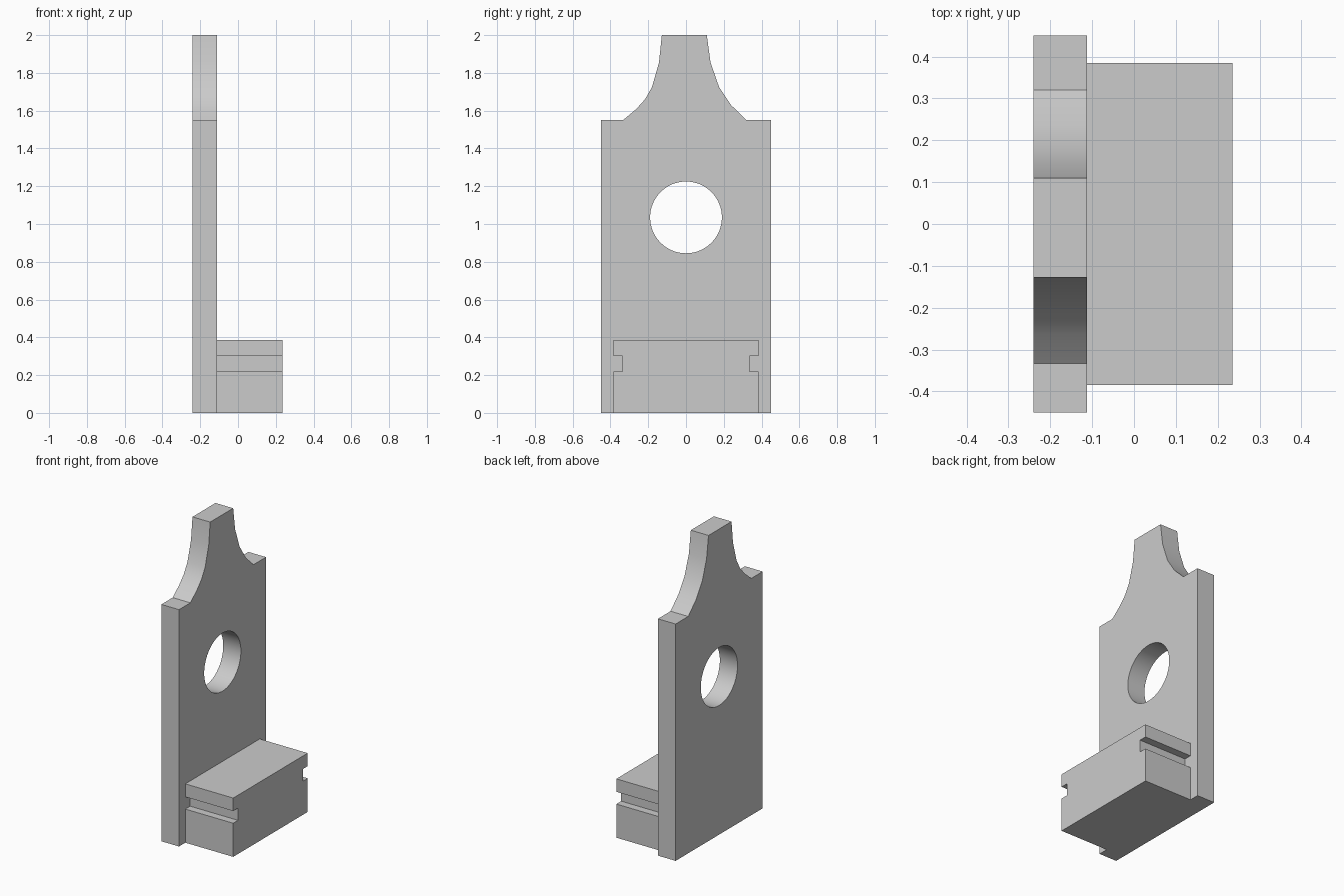
import bpy
import bmesh
from math import radians

cube = bpy.data.objects.get("Cube")
if cube:
    bpy.data.objects.remove(cube, do_unlink=True)

grey = bpy.data.materials.new("plain grey")
grey.use_nodes = True
grey.diffuse_color = (0.6, 0.6, 0.6, 1)
grey.node_tree.nodes["Principled BSDF"].inputs["Base Color"].default_value = (0.6, 0.6, 0.6, 1)


def extrude_profile(name, profile, x0, x1):
    """Solid from a (y, z) outline swept along x."""
    bm = bmesh.new()
    face = bm.faces.new([bm.verts.new((x0, y, z)) for y, z in profile])
    swept = bmesh.ops.extrude_face_region(bm, geom=[face])["geom"]
    bmesh.ops.translate(bm, vec=(x1 - x0, 0, 0),
                        verts=[v for v in swept if isinstance(v, bmesh.types.BMVert)])
    bmesh.ops.recalc_face_normals(bm, faces=bm.faces)
    mesh = bpy.data.meshes.new(name)
    bm.to_mesh(mesh)
    bm.free()
    mesh.materials.append(grey)
    obj = bpy.data.objects.new(name, mesh)
    bpy.context.collection.objects.link(obj)
    return obj


# Upright plate with a concave shoulder on each side of the neck
right_shoulder = [(0.32, 1.55), (0.238, 1.63), (0.175, 1.725), (0.13, 1.855), (0.11, 2)]
left_shoulder = [(-0.128, 2), (-0.143, 1.855), (-0.18, 1.725), (-0.217, 1.66),
                 (-0.264, 1.608), (-0.333, 1.55)]
outline = [(-0.45, 0), (0.45, 0), (0.45, 1.55), *right_shoulder, *left_shoulder, (-0.45, 1.55)]
plate = extrude_profile("upright_plate", outline, -0.24, -0.112)

# Round hole through the plate
bpy.ops.mesh.primitive_cylinder_add(vertices=64, radius=0.19, depth=0.5,
                                    location=(-0.175, 0, 1.035), rotation=(0, radians(90), 0))
cutter = bpy.context.object
cutter.name = "hole_cutter"
cutter.data.materials.append(grey)
hole = plate.modifiers.new("hole", "BOOLEAN")
hole.object = cutter
hole.solver = "EXACT"
bpy.ops.object.select_all(action="DESELECT")
plate.select_set(True)
bpy.context.view_layer.objects.active = plate
bpy.ops.object.modifier_apply(modifier="hole")
bpy.data.objects.remove(cutter, do_unlink=True)
bpy.ops.object.shade_smooth_by_angle(angle=radians(30))

# Foot block with a groove along each side
half = [(0.385, 0), (0.385, 0.22), (0.335, 0.22), (0.335, 0.3), (0.385, 0.3), (0.385, 0.385)]
extrude_profile("foot_block", half + [(-y, z) for y, z in reversed(half)], -0.112, 0.235)
